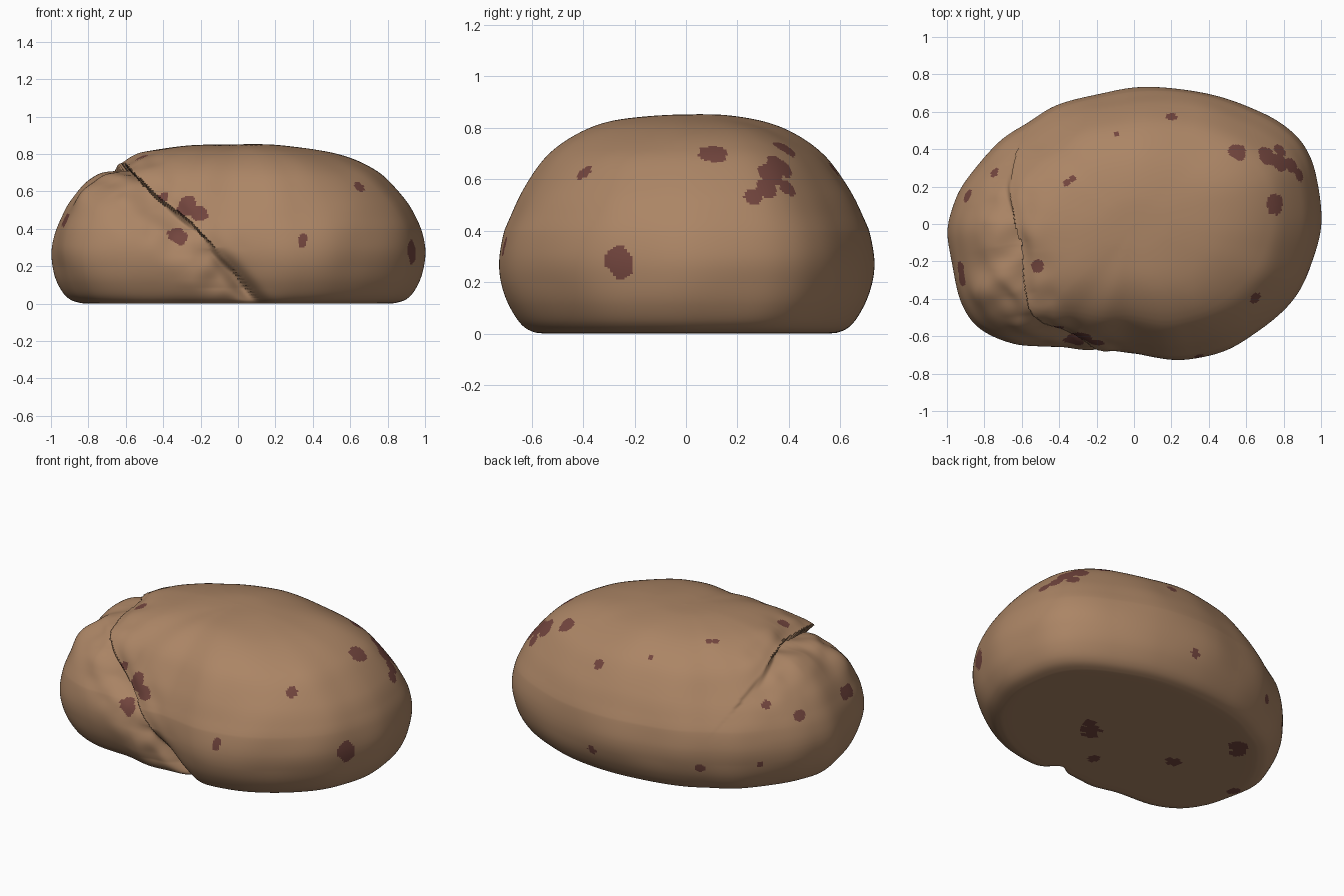
import bpy, bmesh, math
from mathutils import Vector, noise

if "Cube" in bpy.data.objects:
    bpy.data.objects.remove(bpy.data.objects["Cube"])

SEG = 440          # columns around the loaf
STEPS = 13         # rings between profile points
CENTRE = Vector((0, 0, 0.2))

# Plan outline, anticlockwise from the right
OUTLINE = [(1, 0), (.975, .25), (.92, .4), (.82, .51), (.66, .605), (.4, .70), (.1, .73), (-.2, .695),
           (-.4, .64), (-.55, .56), (-.72, .45), (-.88, .25), (-.96, .1), (-1, -.05), (-.97, -.25),
           (-.92, -.42), (-.82, -.56), (-.65, -.64), (-.4, -.66), (-.22, -.70), (-.03, -.69),
           (.2, -.725), (.36, -.71), (.53, -.655), (.71, -.54), (.87, -.375), (.955, -.2)]
# Side profile: (fraction of outline, height), from bottom centre to top
PROFILE = [(0, 0), (.4, 0), (.76, 0), (.86, .008), (.92, .04), (.965, .11), (.99, .19), (1, .28),
           (.985, .37), (.955, .45), (.9, .55), (.8, .665), (.7, .73), (.55, .79), (.4, .825),
           (.2, .845), (0, .85)]
# Path of the folded seam over the left end
SEAM = [Vector(p) for p in [(.1, -.6, .02), (0, -.66, .14), (-.13, -.68, .3), (-.26, -.64, .44),
                            (-.42, -.54, .56), (-.55, -.35, .69), (-.6, -.1, .74),
                            (-.66, .1, .72), (-.71, .36, .62)]]
# Fruit spots: x, y, z, radius
SPOTS = [(.95, -.27, .29, .055), (.95, -.26, .26, .05), (.75, .1, .69, .055), (.72, .37, .66, .06),
         (.79, .34, .62, .055), (.83, .31, .57, .045), (.88, .26, .53, .035), (.8, .41, .59, .04),
         (.55, .38, .71, .048), (.64, -.39, .62, .032), (.355, -.7, .35, .024), (.345, -.7, .32, .024),
         (-.27, -.6, .52, .055), (-.21, -.63, .48, .045), (-.33, -.65, .40, .045),
         (-.31, -.65, .365, .042), (-.4, -.54, .57, .025), (-.5, -.22, .75, .035),
         (-.92, -.25, .45, .04), (-.91, -.3, .44, .04), (.2, .59, .65, .03), (-.1, .49, .74, .015),
         (-.36, .22, .80, .02), (-.33, .245, .80, .018), (-.75, .28, .53, .025),
         (-.89, .15, .45, .035), (.15, .71, .18, .03), (-.5, .57, .18, .028), (-.77, .38, .2, .02),
         (.24, -.09, 0, .055), (.21, -.13, 0, .045), (.3, -.04, 0, .04), (.02, -.33, 0, .035),
         (-.35, -.07, 0, .045), (-.52, .3, 0, .055), (-.56, .24, 0, .045), (-.83, -.11, 0, .04)]


def spline(pts, t, closed):
    """Catmull-Rom point at parameter t (in point units)."""
    n = len(pts)
    i = int(math.floor(t))
    f = t - i
    get = (lambda k: pts[k % n]) if closed else (lambda k: pts[max(0, min(n - 1, k))])
    a, b, c, d = (get(i + k) for k in (-1, 0, 1, 2))
    return tuple(.5 * (2 * q + (r - p) * f + (2 * p - 5 * q + 4 * r - s) * f * f
                       + (3 * q - p - 3 * r + s) * f ** 3) for p, q, r, s in zip(a, b, c, d))


def bell(x, width):
    return math.exp(-(x / width) ** 2)


def seam_depth(p):
    """How far the dough is pulled in at p by the groove and the sunken fold."""
    best = None
    for i, (a, b) in enumerate(zip(SEAM, SEAM[1:])):
        ab = b - a
        t = max(0, min(1, (p - a).dot(ab) / ab.length_squared))
        q = a + ab * t
        d = (p - q).length
        if best is None or d < best[0]:
            best = (d, ab.cross(p - CENTRE).dot(p - q), (i + t) / (len(SEAM) - 1))
    d, side, along = best
    if d > .6:
        return 0
    strength = min(1, .35 + along * 1.1) * min(1, .15 + (1 - along) * 3)
    if side < 0:   # left of the seam: sunken fold with puckers and an outer ridge
        ramp = min(1, d / .035)
        sink = .07 * bell(d, .17)
        pucker = .04 * noise.noise(p * 8) * bell(d - .1, .13)
        ridge = .03 * bell((p - Vector((-.8, -.36, .58))).length, .09)
        return strength * (.025 + ramp * (sink - .025 * (1 - bell(d, .06)) + pucker)) - ridge
    return strength * (.025 * bell(d, .05) + .02 * noise.noise(p * 7) * bell(d - .08, .08))


def dough(s, h, ox, oy):
    # front-to-back section is a little rounder than the long one
    high = max(0, min(1, (h - .4) / .3)) * s
    low = max(0, 1 - h / .25) ** 2 * s
    p = Vector((ox * s, oy * s * (1 - .055 * high - .05 * low), h))
    if p.y < 0:     # notch where the seam meets the base
        p.y += .11 * bell(p.x - .1 + h * .8, .06) * max(0, 1 - h / .3) * s ** 4
    if h < .004:
        return p
    n = p - CENTRE
    n.normalize()
    n = Vector((n.x, n.y, n.z * max(0, min(1, (h - .2) / .15))))
    flat = .035 * bell((p - Vector((-.55, .48, .62))).length, .27)   # slumped back corner
    p -= n * (seam_depth(p) * min(1, h * 12) + flat)
    p += n * .012 * noise.noise(p * 3.2) * min(1, h * 5)
    return p


# Loaf: rings of vertices from base to top
rings = []
for k in range(1, (len(PROFILE) - 1) * STEPS):
    s, h = spline(PROFILE, k / STEPS, False)
    rings.append((min(s, 1), max(h, 0)))
outline = [spline(OUTLINE, j * len(OUTLINE) / SEG, True) for j in range(SEG)]

bm = bmesh.new()
grid = [[bm.verts.new(dough(s, h, ox, oy)) for ox, oy in outline] for s, h in rings]
bottom = bm.verts.new((0, 0, 0))
top = bm.verts.new((0, 0, grid[-1][0].co.z))
for j in range(SEG):
    k = (j + 1) % SEG
    bm.faces.new((bottom, grid[0][k], grid[0][j]))
    bm.faces.new((top, grid[-1][j], grid[-1][k]))
    for lo, hi in zip(grid, grid[1:]):
        bm.faces.new((lo[j], lo[k], hi[k], hi[j]))

# Fruit spots: faces inside slightly ragged balls around each centre
spots = []
points = [v.co.copy() for v in bm.verts]
for x, y, z, r in SPOTS:
    c = Vector((x, y, z))
    if z > 0:   # snap each centre to the finished surface
        c = min(points, key=lambda q: (q - c).length_squared)
    spots.append((c, r))
for f in bm.faces:
    m = f.calc_center_median()
    for c, r in spots:
        d = (m - c).length
        if d < r * 1.3 and d < r * (1 + .25 * noise.noise(m * 20)):
            f.material_index = 1
            break

mesh = bpy.data.meshes.new("loaf")
bm.normal_update()
bm.to_mesh(mesh)
bm.free()
loaf = bpy.data.objects.new("loaf", mesh)
bpy.context.collection.objects.link(loaf)
for name, col in (("baked crust", (.41, .235, .131, 1)), ("dark fruit", (.17, .06, .048, 1))):
    mat = bpy.data.materials.new(name)
    mat.diffuse_color = col
    mat.use_nodes = True
    mat.node_tree.nodes["Principled BSDF"].inputs["Base Color"].default_value = mat.diffuse_color
    mesh.materials.append(mat)

bpy.context.view_layer.objects.active = loaf
loaf.select_set(True)
bpy.ops.object.shade_smooth_by_angle(angle=math.radians(60))
